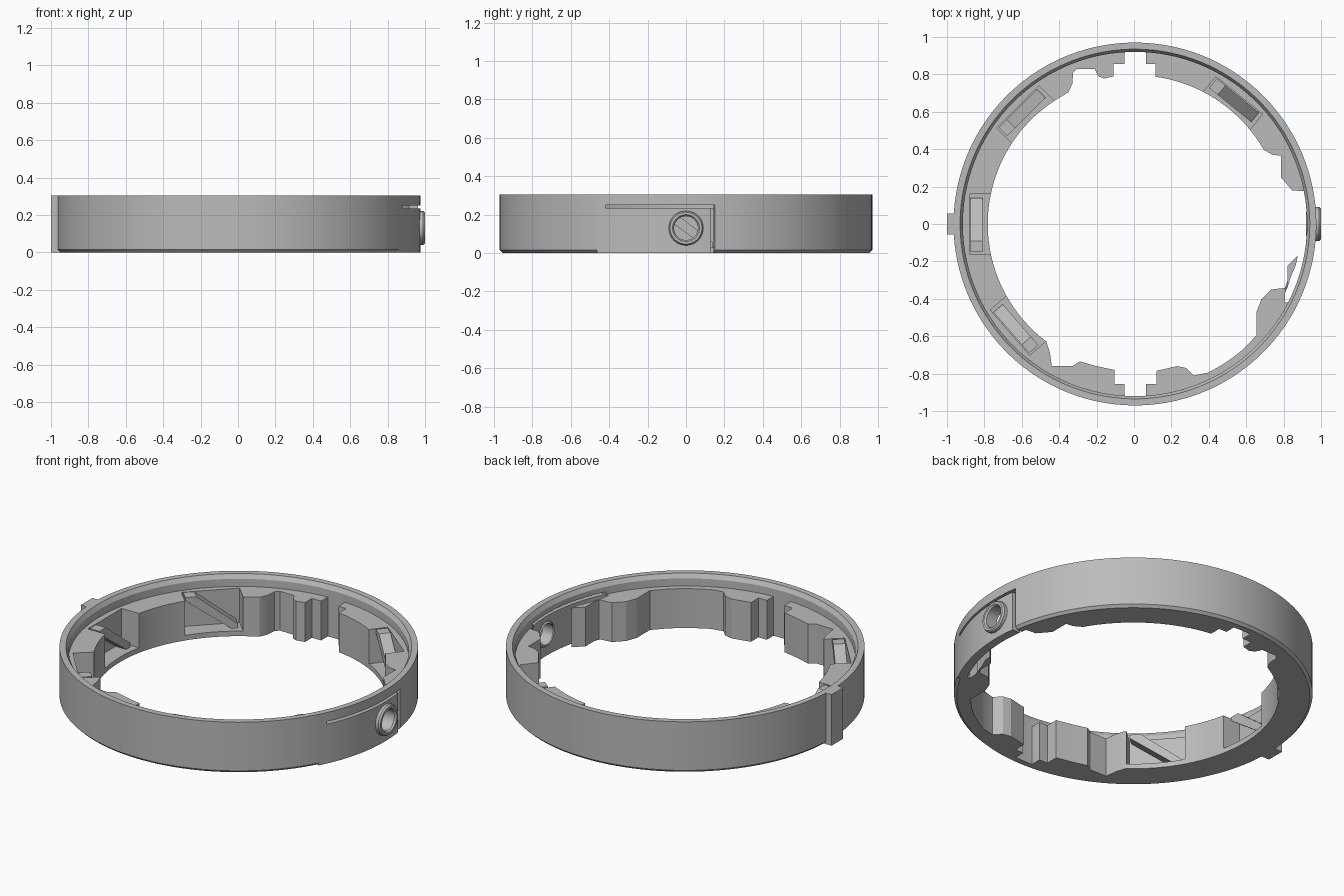
import bpy, bmesh, math
from mathutils import Vector, Matrix

cube = bpy.data.objects.get("Cube")
if cube:
    bpy.data.objects.remove(cube, do_unlink=True)

CX = 0.005          # ring axis
HEIGHT = 0.305
BLOCK_TOP = 0.235

grey = bpy.data.materials.new("plain grey")
grey.use_nodes = True
grey.diffuse_color = (0.5, 0.5, 0.5, 1)
grey.node_tree.nodes["Principled BSDF"].inputs["Base Color"].default_value = (0.5, 0.5, 0.5, 1)


def finish(name, bm):
    """Turn a bmesh into a named object with outward normals."""
    bmesh.ops.recalc_face_normals(bm, faces=bm.faces)
    mesh = bpy.data.meshes.new(name)
    bm.to_mesh(mesh)
    bm.free()
    mesh.materials.append(grey)
    obj = bpy.data.objects.new(name, mesh)
    bpy.context.collection.objects.link(obj)
    return obj


def prism(name, points, offset):
    """Extrude a closed planar outline along an offset vector."""
    bm = bmesh.new()
    face = bm.faces.new([bm.verts.new(p) for p in points])
    new = bmesh.ops.extrude_face_region(bm, geom=[face])["geom"]
    verts = [v for v in new if isinstance(v, bmesh.types.BMVert)]
    bmesh.ops.translate(bm, verts=verts, vec=offset)
    return finish(name, bm)


def box(name, low, high):
    (x0, y0, z0), (x1, y1, z1) = low, high
    return prism(name, [(x0, y0, z0), (x1, y0, z0), (x1, y1, z0), (x0, y1, z0)], (0, 0, z1 - z0))


def sweep(name, profile, start, end, steps):
    """Sweep an (r, z) section around the ring axis, capping both ends."""
    bm = bmesh.new()
    rows = []
    for i in range(steps + 1):
        a = math.radians(start + (end - start) * i / steps)
        rows.append([bm.verts.new((CX + r * math.cos(a), r * math.sin(a), z)) for r, z in profile])
    n = len(profile)
    for a, b in zip(rows, rows[1:]):
        for k in range(n):
            bm.faces.new((a[k], a[(k + 1) % n], b[(k + 1) % n], b[k]))
    bm.faces.new(rows[0])
    bm.faces.new(rows[-1])
    return finish(name, bm)


def arc(radius, start, end):
    steps = max(2, int(abs(end - start) / 3))
    angles = [math.radians(start + (end - start) * i / steps) for i in range(steps + 1)]
    return [(CX + radius * math.cos(a), radius * math.sin(a)) for a in angles]


def block(name, inner):
    """Inner block: given inner outline, closed by an arc inside the wall."""
    def angle(p):
        return math.degrees(math.atan2(p[1], p[0] - CX))
    a0, a1 = angle(inner[-1]), angle(inner[0])
    turn = (a1 - a0 + 180) % 360 - 180
    outline = inner + arc(0.93, a0, a0 + turn)
    return prism(name, [(x, y, 0) for x, y in outline], (0, 0, BLOCK_TOP))


def cut(obj, cutter):
    mod = obj.modifiers.new("cut", 'BOOLEAN')
    mod.operation = 'DIFFERENCE'
    mod.solver = 'EXACT'
    mod.object = cutter
    bpy.context.view_layer.update()
    graph = bpy.context.evaluated_depsgraph_get()
    mesh = bpy.data.meshes.new_from_object(obj.evaluated_get(graph))
    obj.modifiers.clear()
    obj.data = mesh
    bpy.data.objects.remove(cutter, do_unlink=True)


def smooth(obj):
    bpy.ops.object.select_all(action='DESELECT')
    obj.select_set(True)
    bpy.context.view_layer.objects.active = obj
    bpy.ops.object.shade_smooth_by_angle(angle=math.radians(20))


def x_lathe(name, profile, z, steps=40):
    """Revolve an (x, r) section around a sideways axis at height z."""
    bm = bmesh.new()
    rows = []
    for i in range(steps):
        a = math.tau * i / steps
        rows.append([bm.verts.new((x, r * math.cos(a), z + r * math.sin(a))) for x, r in profile])
    n = len(profile)
    for i in range(steps):
        a, b = rows[i], rows[(i + 1) % steps]
        for k in range(n):
            bm.faces.new((a[k], a[(k + 1) % n], b[(k + 1) % n], b[k]))
    return finish(name, bm)


# Outer wall: chamfered below, except along the spring arm
lip = [(0.97, HEIGHT), (0.935, HEIGHT), (0.92, 0.28), (0.92, 0)]
wall = sweep("outer_wall", lip + [(0.955, 0), (0.97, 0.015)], 8.9, 331.5, 120)
arm = sweep("spring_arm_wall", lip + [(0.97, 0)], -28.5, 8.9, 14)

# Slits and hole that free the spring arm
cut(arm, box("slit_cutter", (0.7, -0.42, 0.235), (1.1, 0.2, 0.25)))
cut(arm, box("end_slit_cutter", (0.7, 0.13, -0.1), (1.1, 0.2, 0.243)))
BUTTON_Z = 0.13
bm = bmesh.new()
bmesh.ops.create_cone(bm, cap_ends=True, segments=40, radius1=0.075, radius2=0.075, depth=0.4,
                      matrix=Matrix.Translation((0.95, 0, BUTTON_Z)) @ Matrix.Rotation(math.pi / 2, 4, 'Y'))
cut(arm, finish("hole_cutter", bm))
button = x_lathe("button_ring", [(0.92, 0.062), (0.99, 0.062), (1.0, 0.07), (1.0, 0.083),
                                 (0.99, 0.09), (0.94, 0.09)], BUTTON_Z)

# Alignment lug on the right side
box("side_lug", (-1.0, -0.055, 0), (-0.94, 0.055, HEIGHT))

# Inner blocks with stepped and notched edges
right_block = block("right_inner_block", [
    (-0.05, -0.92), (-0.05, -0.855), (-0.105, -0.855), (-0.105, -0.78), (-0.2, -0.76),
    (-0.29, -0.735), (-0.33, -0.76), (-0.44, -0.76), (-0.45, -0.685)]
    + arc(0.787, 233, 123) + [
    (-0.35, 0.705), (-0.33, 0.75), (-0.325, 0.81), (-0.305, 0.83), (-0.21, 0.83),
    (-0.19, 0.79), (-0.16, 0.777), (-0.11, 0.79), (-0.11, 0.855), (-0.05, 0.855), (-0.05, 0.92)])
back_block = block("back_inner_block", [
    (0.065, 0.92), (0.065, 0.855), (0.115, 0.855)] + arc(0.795, 82, 30) + [
    (0.74, 0.37), (0.785, 0.365), (0.785, 0.25), (0.845, 0.18), (0.91, 0.175)])
front_block = block("front_inner_block", [
    (0.065, -0.92), (0.065, -0.855), (0.12, -0.855), (0.12, -0.785), (0.23, -0.76),
    (0.28, -0.77), (0.32, -0.81)] + arc(0.885, -64, -49) + [
    (0.655, -0.595), (0.655, -0.47), (0.68, -0.405), (0.735, -0.35), (0.82, -0.34),
    (0.82, -0.225), (0.875, -0.17), (0.865, -0.22), (0.81, -0.35), (0.805, -0.42), (0.83, -0.42)])

# Open pockets, each crossed by a sloping bar
for number, (degrees, host) in enumerate([(51, back_block), (135, right_block),
                                          (180, right_block), (221, right_block)], 1):
    a = math.radians(degrees)
    out = Vector((math.cos(a), math.sin(a), 0))
    along = Vector((-math.sin(a), math.cos(a), 0))

    def place(r, t, z):
        return Vector((CX, 0, z)) + out * r + along * t

    floor = [place(r, t, 0.03) for r, t in [(0.68, -0.16), (0.885, -0.16), (0.885, 0.16), (0.68, 0.16)]]
    cut(host, prism("pocket_cutter", floor, (0, 0, 0.4)))
    side = [(0.15, BLOCK_TOP), (0.09, BLOCK_TOP), (-0.14, 0.055), (-0.14, 0.025), (-0.11, 0.025), (0.15, 0.215)]
    prism(f"sloping_bar_{number}", [place(0.815, t, z) for t, z in side], out * 0.065)

for part in (wall, arm, button, right_block, back_block, front_block):
    smooth(part)
